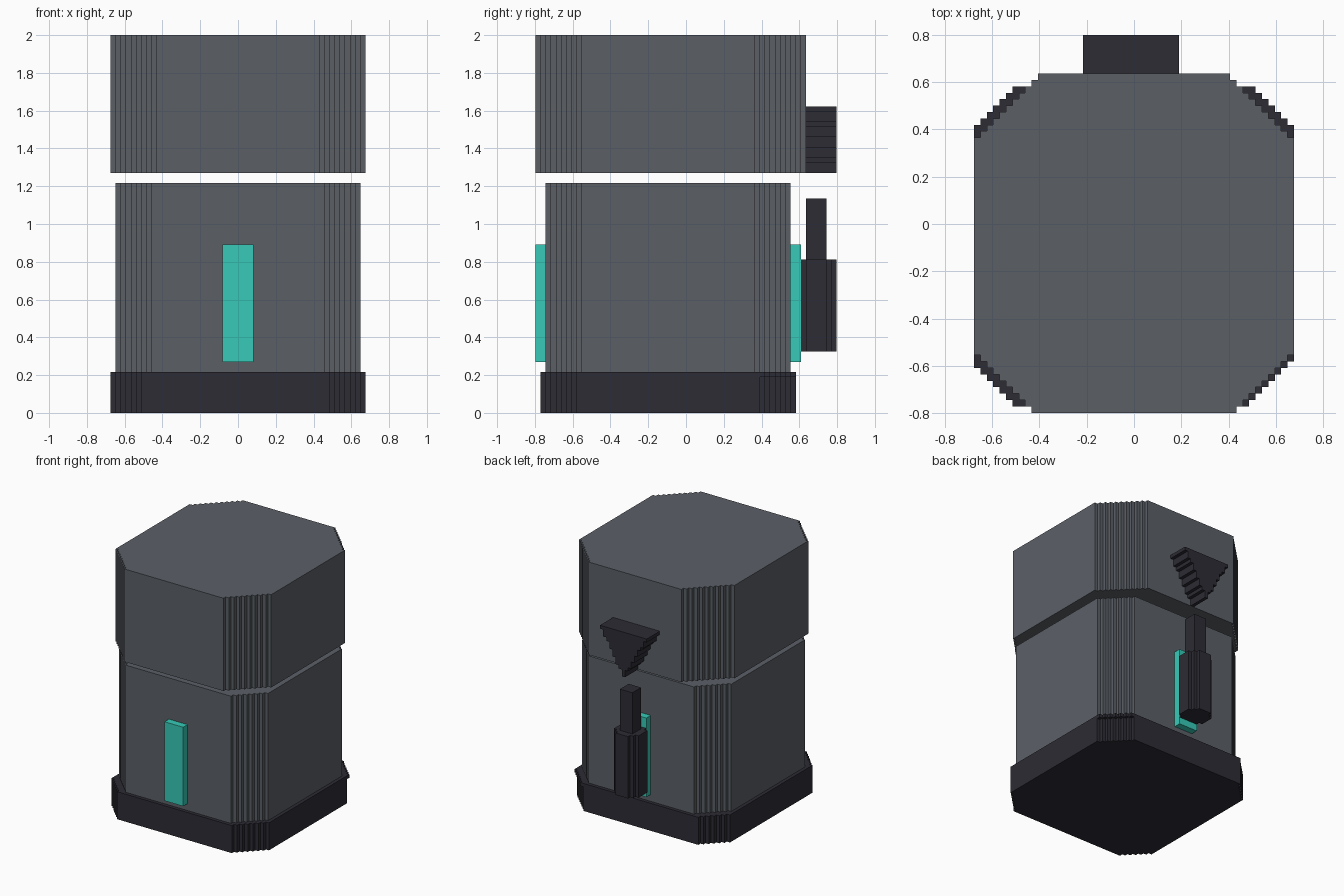
import bpy, bmesh

if "Cube" in bpy.data.objects:
    bpy.data.objects.remove(bpy.data.objects["Cube"])

V = 2 / 74        # size of one grid step
Y0 = -29.5        # grid row 0 in y


def material(name, rgb):
    m = bpy.data.materials.new(name)
    m.diffuse_color = (*rgb, 1)
    m.use_nodes = True
    m.node_tree.nodes["Principled BSDF"].inputs["Base Color"].default_value = m.diffuse_color
    return m


GREY = material("slate grey", (0.105, 0.116, 0.134))
DARK = material("charcoal", (0.026, 0.025, 0.035))
TEAL = material("teal", (0.038, 0.590, 0.475))


def stepped(name, mat, rows, start, lo, hi, upright=False):
    """Extrude a stair-edged outline. rows = (left, right) per grid row from start."""
    right, left = [], []
    for i, (a, b) in enumerate(rows):
        for side, x in ((left, a), (right, b)):
            if side and side[-1][0] == x:
                side[-1] = (x, start + i + 1)
            else:
                side += [(x, start + i), (x, start + i + 1)]
    outline = right + left[::-1]
    bm = bmesh.new()
    if upright:   # outline in x-z, depth along y
        pts = [(x, lo + Y0, r) for x, r in outline]
        depth = (0, (hi - lo) * V, 0)
    else:         # outline in x-y, depth along z
        pts = [(x, r + Y0, lo) for x, r in outline]
        depth = (0, 0, (hi - lo) * V)
    face = bm.faces.new([bm.verts.new([c * V for c in p]) for p in pts])
    ext = bmesh.ops.extrude_face_region(bm, geom=[face], use_keep_orig=True)
    verts = [g for g in ext["geom"] if isinstance(g, bmesh.types.BMVert)]
    bmesh.ops.translate(bm, verts=verts, vec=depth)
    bmesh.ops.recalc_face_normals(bm, faces=bm.faces)
    me = bpy.data.meshes.new(name)
    bm.to_mesh(me)
    bm.free()
    me.materials.append(mat)
    ob = bpy.data.objects.new(name, me)
    bpy.context.collection.objects.link(ob)
    return ob


def chamfered(half, j0, j1, fl, fr, bl, br):
    """Rows of a square with stair corners; f/b = front/back half-width at the end rows."""
    return [(-min(half, fl + j - j0, bl + j1 - 1 - j),
             min(half, fr + j - j0, br + j1 - 1 - j)) for j in range(j0, j1)]


# Base plinth, with its slightly trimmed top layer
stepped("base", DARK, chamfered(25, 1, 51, 19, 18, 19, 18), 1, 0, 7)
stepped("base_rim", DARK, chamfered(25, 1, 51, 19, 18, 19, 19), 1, 7, 8)

# Main body and floating cap
stepped("body", GREY, chamfered(24, 2, 50, 17, 17, 17, 17), 2, 8, 45)
stepped("cap", GREY, chamfered(25, 0, 53, 16, 16, 15, 15), 0, 47, 74)

# Teal strips front and back
for name, j in (("front_strip", 0), ("back_strip", 50)):
    stepped(name, TEAL, [(-3, 3)] * 2, j, 10, 33)

# Round handle and its post on the back
stepped("handle", DARK, [(-h, h) for h in (3, 4, 4, 4, 4, 3, 2)], 52, 12, 30)
stepped("handle_post", DARK, [(-2, 2)] * 4, 53, 30, 42)

# Downward pointing wedge on the back of the cap
steps = [int((r + 0.5) * 7.5 / 13) for r in range(13)]
stepped("back_wedge", DARK, [(-1 - n, n) for n in steps], 47, 53, 59, upright=True)
